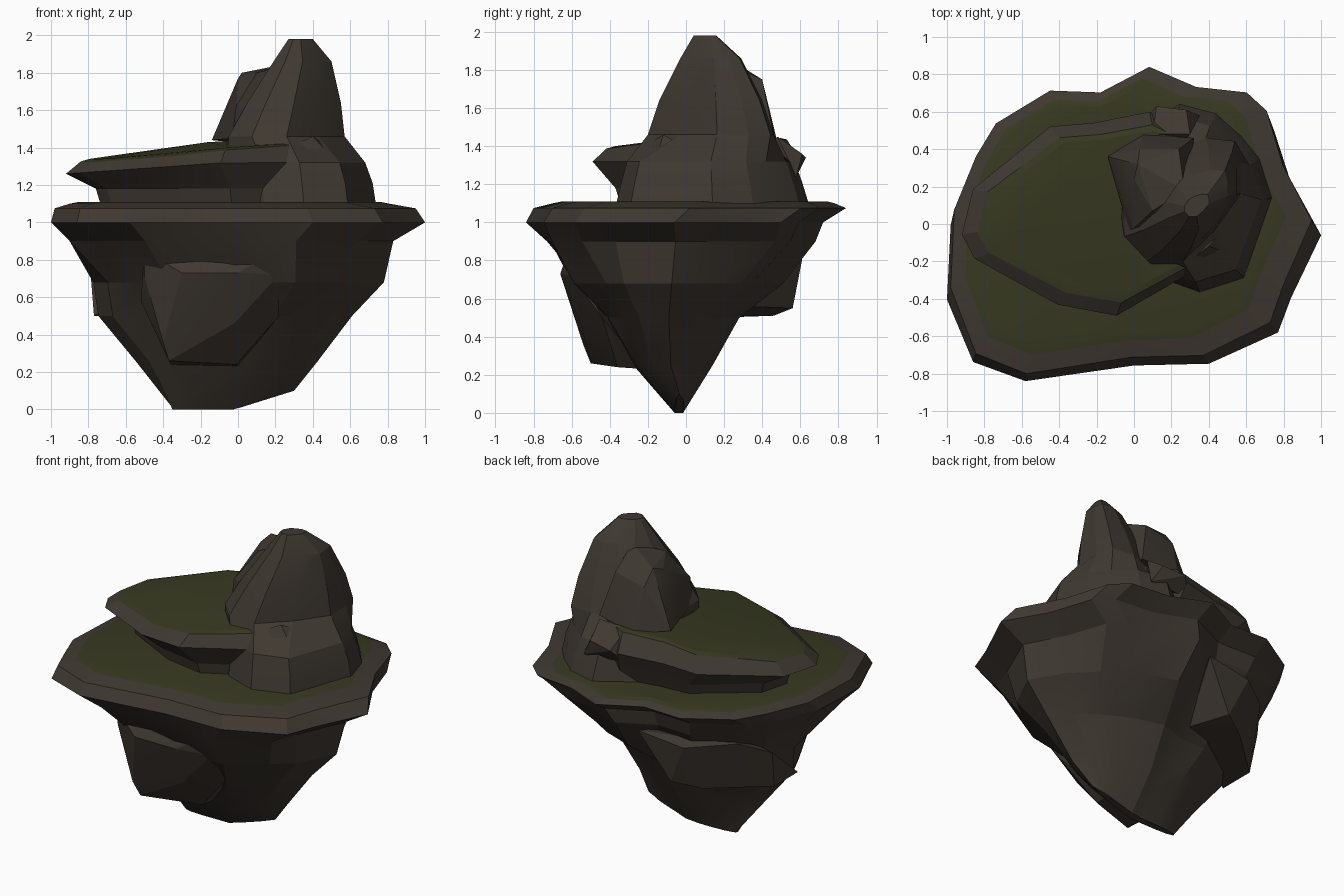
import bpy, bmesh, math
from mathutils import Vector


def material(name, rgb):
    m = bpy.data.materials.new(name)
    m.diffuse_color = (*rgb, 1)
    return m


ROCK = material("brown rock", (0.050, 0.040, 0.031))
GRASS = material("dark grass", (0.038, 0.041, 0.015))


def finish(name, bm):
    bmesh.ops.recalc_face_normals(bm, faces=bm.faces)
    me = bpy.data.meshes.new(name)
    bm.to_mesh(me)
    bm.free()
    ob = bpy.data.objects.new(name, me)
    bpy.context.collection.objects.link(ob)
    me.materials.append(ROCK)
    me.materials.append(GRASS)
    bpy.ops.object.select_all(action='DESELECT')
    ob.select_set(True)
    bpy.context.view_layer.objects.active = ob
    bpy.ops.object.shade_smooth_by_angle(angle=math.radians(15))
    return ob


def fit(outline, x0, x1, y0, y1, z, limit=2):
    """Stretch an outline into a box; z may be a function; limit < 2 cuts the corners to a diamond."""
    xs, ys = [p[0] for p in outline], [p[1] for p in outline]
    ring = []
    for x, y in outline:
        u = (x - min(xs)) / (max(xs) - min(xs)) * 2 - 1
        v = (y - min(ys)) / (max(ys) - min(ys)) * 2 - 1
        s = min(1, limit / max(0.01, abs(u) + abs(v)))
        px = (x0 + x1) / 2 + u * s * (x1 - x0) / 2
        py = (y0 + y1) / 2 + v * s * (y1 - y0) / 2
        ring.append(Vector((px, py, z(px, py) if callable(z) else z)))
    return ring


def loft(name, rings, grass_from=99):
    bm = bmesh.new()
    loops = [[bm.verts.new(p) for p in r] for r in rings]
    n = len(loops[0])
    bm.faces.new(loops[0])
    for k in range(len(loops) - 1):
        a, b = loops[k], loops[k + 1]
        for i in range(n):
            j = (i + 1) % n
            f = bm.faces.new((a[i], a[j], b[j], b[i]))
            f.material_index = int(k >= grass_from)
    top = bm.faces.new(loops[-1])
    top.material_index = int(grass_from < 99)
    return finish(name, bm)


def boulder(name, points):
    bm = bmesh.new()
    vs = [bm.verts.new(p) for p in points]
    res = bmesh.ops.convex_hull(bm, input=vs)
    inner = {v for v in res["geom_interior"] if isinstance(v, bmesh.types.BMVert)}
    bmesh.ops.delete(bm, geom=list(inner), context='VERTS')
    bmesh.ops.dissolve_limit(bm, angle_limit=math.radians(4), verts=bm.verts, edges=bm.edges)
    return finish(name, bm)


# Main floating rock with grassy top
rim = [(1, 0), (0.84, 0.3), (0.75, 0.6), (0.64, 0.70), (0.36, 0.73), (0.1, 0.84),
       (-0.17, 0.70), (-0.45, 0.71), (-0.75, 0.53), (-0.86, 0.35), (-0.98, 0.06),
       (-1, -0.37), (-0.86, -0.73), (-0.58, -0.84), (0, -0.75), (0.4, -0.74),
       (0.77, -0.56), (0.84, -0.36)]


def keel(x, y):
    return 0.10 * max(0, (x + 0.02) / 0.32)


levels = [(-0.35, 0.30, -0.06, -0.01, keel),
          (-0.55, 0.42, -0.30, 0.14, 0.25, 1.2),
          (-0.76, 0.61, -0.46, 0.28, 0.50, 1.25),
          (-0.79, 0.78, -0.66, 0.51, 0.68, 1.27),
          (-0.90, 0.83, -0.79, 0.68, 0.90, 1.45),
          (-1.00, 1.00, -0.84, 0.72, 1.00),
          (-0.98, 0.95, -0.80, 0.84, 1.075),
          (-0.90, 0.81, -0.70, 0.78, 1.10),
          (-0.85, 0.76, -0.65, 0.74, 1.11)]
loft("island_body", [fit(rim, *l) for l in levels], grass_from=7)

# Rock bulges hanging under the island
boulder("front_bulge", [(-0.37, -0.50, 0.26), (-0.01, -0.36, 0.24), (0.0, -0.22, 0.23), (-0.36, -0.25, 0.24),
                        (-0.40, -0.54, 0.36), (-0.02, -0.55, 0.46), (-0.52, -0.43, 0.58), (-0.50, -0.55, 0.71),
                        (-0.30, -0.66, 0.73), (0.0, -0.66, 0.73), (0.22, -0.44, 0.50), (0.22, -0.60, 0.72),
                        (-0.50, -0.58, 0.85), (0.2, -0.62, 0.85)])
boulder("back_bulge", [(-0.77, 0.17, 0.50), (-0.45, 0.46, 0.51), (-0.28, 0.56, 0.55), (-0.20, 0.27, 0.56),
                       (-0.79, 0.22, 0.75), (-0.66, 0.40, 0.84), (-0.40, 0.60, 0.82), (-0.08, 0.62, 0.86),
                       (-0.3, 0.15, 0.8), (-0.77, -0.08, 0.50)])

# Raised grassy ledge on the left, tilted down to the front left
ledge = [(0.3, -0.27), (0.32, 0.5), (0.1, 0.62), (-0.2, 0.56), (-0.44, 0.54), (-0.86, 0.2),
         (-0.92, -0.05), (-0.85, -0.18), (-0.4, -0.43), (-0.08, -0.49)]


def slope(base):
    return lambda x, y: base + 0.12 * min(1, (x + 0.92) / 0.85) - 0.13 * max(0, -y - 0.05)


loft("upper_ledge", [fit(ledge, -0.73, 0.3, -0.34, 0.50, 1.08),
                     fit(ledge, -0.76, 0.3, -0.37, 0.54, 1.18),
                     fit(ledge, -0.92, 0.3, -0.49, 0.60, lambda x, y: 1.26 + 0.06 * min(1, (x + 0.92) / 0.85)),
                     fit(ledge, -0.84, 0.3, -0.42, 0.53, slope(1.315)),
                     fit(ledge, -0.79, 0.3, -0.37, 0.50, slope(1.322))], grass_from=3)

# Rocky peak: broad foot, upper part drawn out along the diagonal to a ridge
foot = [(1, 0.0), (0.84, 0.42), (0.62, 0.66), (0.3, 0.9), (-0.15, 1), (-0.7, 0.7), (-1, 0.2),
        (-0.9, -0.4), (-0.4, -0.85), (0.1, -1), (0.65, -0.85)]
spire = [(1, 0.1), (1, 0.6), (0.9, 0.95), (0.4, 1), (-0.2, 0.8), (-0.7, 0.45), (-1, -0.1),
         (-1, -0.6), (-0.6, -1), (0, -1), (0.55, -0.5)]
peak = [(foot, -0.12, 0.74, -0.37, 0.65, 1.08), (foot, -0.12, 0.72, -0.34, 0.61, 1.21),
        (foot, -0.10, 0.68, -0.31, 0.57, 1.32), (spire, -0.05, 0.57, -0.20, 0.46, 1.46),
        (spire, 0.05, 0.55, -0.14, 0.40, 1.64), (spire, 0.19, 0.50, -0.03, 0.29, 1.86),
        (spire, 0.27, 0.40, 0.04, 0.16, 1.98)]
loft("rock_peak", [fit(*l) for l in peak])

# Lower shoulder on the left of the peak, and small buttresses at its foot
boulder("peak_shoulder", [(0.02, 0.32, 1.80), (0.13, 0.28, 1.80), (0.24, 0.40, 1.75), (0.0, 0.24, 1.77),
                          (0.03, 0.40, 1.70), (-0.04, 0.20, 1.61), (-0.14, 0.36, 1.44), (-0.08, 0.15, 1.46),
                          (0.05, 0.48, 1.42), (0.32, 0.46, 1.46), (0.3, 0.1, 1.5), (0.27, 0.18, 1.85),
                          (0.10, 0.07, 1.80), (-0.01, -0.03, 1.62), (-0.03, -0.03, 1.45)])
boulder("front_buttress", [(0.20, -0.30, 1.09), (0.32, -0.36, 1.09), (0.52, -0.32, 1.09), (0.26, -0.22, 1.40),
                           (0.40, -0.12, 1.46), (0.5, -0.15, 1.35), (0.3, 0.0, 1.1), (0.5, 0.0, 1.4)])
boulder("back_buttress", [(0.05, 0.55, 1.25), (0.12, 0.63, 1.34), (0.28, 0.61, 1.36), (0.35, 0.58, 1.24),
                          (0.1, 0.48, 1.44), (0.3, 0.48, 1.45), (0.2, 0.35, 1.3)])
